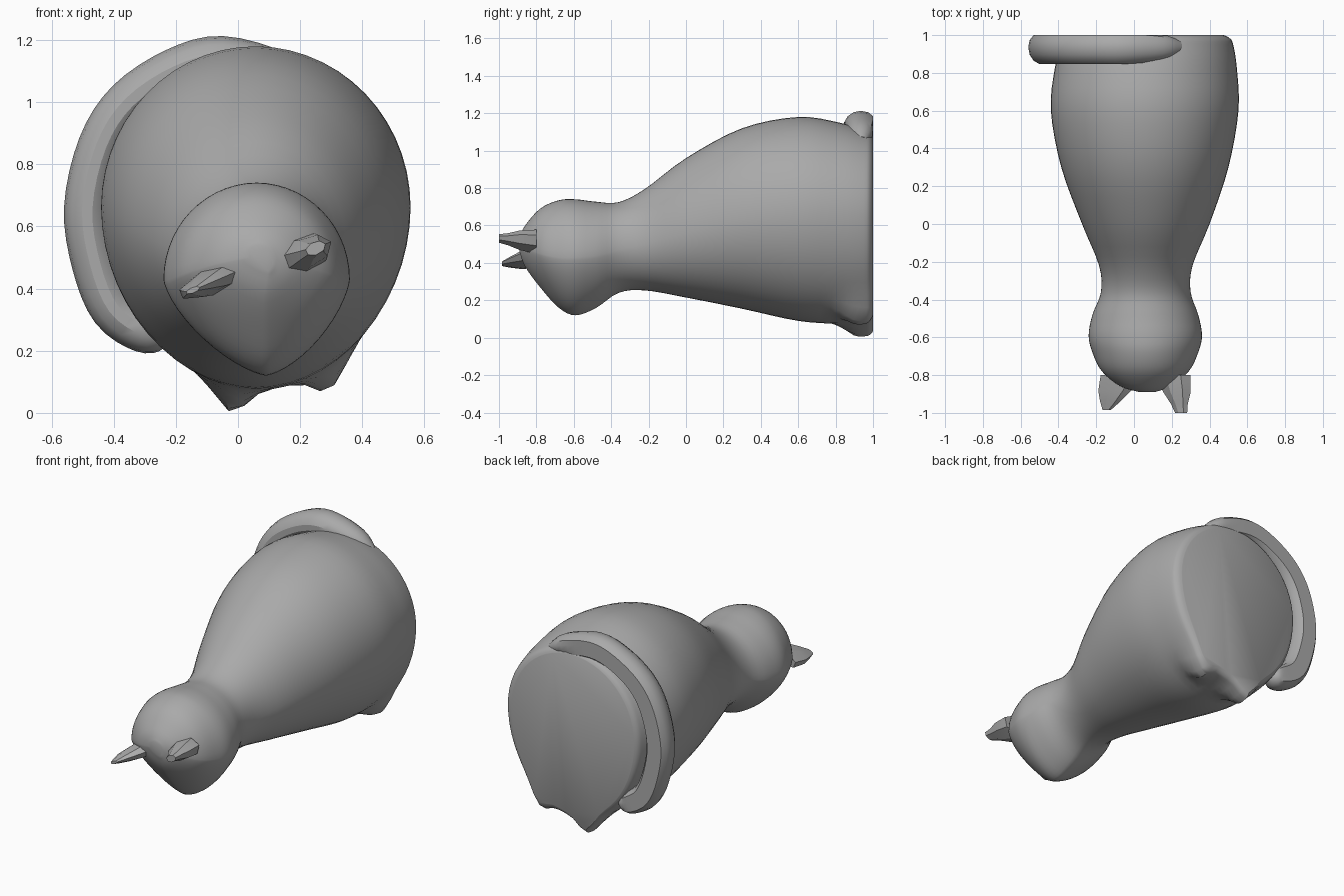
import bpy
import math
from mathutils import Vector

cube = bpy.data.objects.get("Cube")
if cube:
    bpy.data.objects.remove(cube, do_unlink=True)

stone = bpy.data.materials.new("grey stone")
stone.use_nodes = True
stone_colour = (0.4, 0.4, 0.4, 1)
stone.diffuse_color = stone_colour
stone.node_tree.nodes["Principled BSDF"].inputs["Base Color"].default_value = stone_colour


def catmull(rows, steps):
    """Smoothly resample rows of numbers."""
    result = []
    last = len(rows) - 1
    for i in range(last):
        quad = zip(rows[max(i - 1, 0)], rows[i], rows[i + 1], rows[min(i + 2, last)])
        quad = list(quad)
        for s in range(steps):
            t = s / steps
            result.append([b + t * ((c - a) + t * ((2 * a - 5 * b + 4 * c - d)
                           + t * (3 * (b - c) + d - a))) / 2 for a, b, c, d in quad])
    result.append(list(rows[-1]))
    return result


def loft(name, rings, angle):
    """Skin a list of closed rings and cap both ends."""
    sides = len(rings[0])
    verts = [point for ring in rings for point in ring]
    faces = [tuple(range(sides)), tuple(range(len(verts) - sides, len(verts)))]
    for r in range(len(rings) - 1):
        for i in range(sides):
            j = (i + 1) % sides
            low, high = r * sides, (r + 1) * sides
            faces.append((low + i, low + j, high + j, high + i))
    mesh = bpy.data.meshes.new(name)
    mesh.from_pydata(verts, [], faces)
    mesh.materials.append(stone)
    obj = bpy.data.objects.new(name, mesh)
    bpy.context.collection.objects.link(obj)
    bpy.ops.object.select_all(action='DESELECT')
    obj.select_set(True)
    bpy.context.view_layer.objects.active = obj
    # consistent outward normals
    bpy.ops.object.mode_set(mode='EDIT')
    bpy.ops.mesh.select_all(action='SELECT')
    bpy.ops.mesh.normals_make_consistent(inside=False)
    bpy.ops.object.mode_set(mode='OBJECT')
    bpy.ops.object.shade_smooth_by_angle(angle=math.radians(angle))
    return obj


def smoothstep(low, high, value):
    t = min(max((value - low) / (high - low), 0), 1)
    return t * t * (3 - 2 * t)


# Head and body: y, bottom, widest height, top, right side, left side
sections = [
    (-.89, .46, .5, .54, .03, .11),
    (-.86, .38, .48, .6, -.07, .19),
    (-.78, .27, .45, .69, -.17, .29),
    (-.68, .16, .43, .735, -.22, .34),
    (-.59, .12, .43, .74, -.24, .36),
    (-.48, .16, .44, .727, -.22, .34),
    (-.36, .24, .47, .725, -.175, .3),
    (-.22, .253, .5, .795, -.185, .31),
    (0, .215, .56, .96, -.275, .4),
    (.3, .155, .63, 1.12, -.385, .5),
    (.6, .09, .66, 1.18, -.44, .553),
    (.82, .075, .66, 1.15, -.42, .545),
    (.95, .08, .65, 1.11, -.385, .525),
    (.985, .09, .65, 1.095, -.37, .505),
    (1, .11, .65, 1.075, -.35, .475),
]


def body_ring(row, sides=56):
    y, bottom, middle, top, right, left = row
    centre, half = (left + right) / 2, (left - right) / 2
    chin = 1 - smoothstep(-.55, -.2, y)
    paw = smoothstep(.76, .93, y)
    power = 1.95 - .5 * chin
    ring = []
    for i in range(sides):
        a = math.tau * i / sides
        c, s = math.cos(a), math.sin(a)
        p = power if s < 0 else 2
        x = math.copysign(abs(c) ** (2 / p), c)
        z = math.copysign(abs(s) ** (2 / p), s)
        height = middle + z * (top - middle if s > 0 else middle - bottom)
        x = centre + half * x
        if s < 0:
            # chin leans to one side, paws push below the base
            x += .03 * chin * s * s
            for paw_x, depth in ((-.025, .09), (.3, .095)):
                height -= paw * depth * math.exp(-((x - paw_x) / .07) ** 2) * -s
        ring.append((x, min(y, 1), max(height, 0)))
    return ring


loft("body", [body_ring(row) for row in catmull(sections, 4)], 40)

# Tail curled around the rear: x, z, radius
tail_path = [
    (.24, 1.05, .03), (.14, 1.1, .06), (-.05, 1.138, .075), (-.2, 1.1, .075),
    (-.35, 1, .075), (-.44, .86, .075), (-.485, .66, .075), (-.46, .48, .075),
    (-.4, .335, .075), (-.3, .262, .07), (-.24, .25, .045), (-.215, .25, .01),
]
path = catmull(tail_path, 4)
tail_rings = []
for i, (x, z, radius) in enumerate(path):
    before, after = path[max(i - 1, 0)], path[min(i + 1, len(path) - 1)]
    along = Vector((after[0] - before[0], 0, after[1] - before[1])).normalized()
    across = Vector((-along.z, 0, along.x))
    ring = []
    for k in range(14):
        a = math.tau * k / 14
        point = Vector((x, .935, z)) + across * radius * math.cos(a)
        point.y = min(point.y + 1.2 * radius * math.sin(a), 1)
        ring.append(point)
    tail_rings.append(ring)
loft("tail", tail_rings, 30)


def ear(name, base, tip, wide, thick, blunt):
    """Flattened faceted cone leaning from base to tip."""
    base, tip, wide = Vector(base), Vector(tip), Vector(wide)
    thin = Vector((-wide.z, 0, wide.x)).normalized() * thick
    rings = []
    for t, size in ((0, 1), (.45, .8), (.75, .5), (1, blunt)):
        centre = base.lerp(tip, t)
        rings.append([centre + size * (wide * math.cos(math.tau * k / 7)
                      + thin * math.sin(math.tau * k / 7)) for k in range(7)])
    loft(name, rings, 20)


ear("right_ear", (-.07, -.8, .43), (-.145, -.985, .395), (.11, 0, .045), .045, .2)
ear("left_ear", (.21, -.8, .51), (.25, -1, .53), (.09, 0, .04), .06, .35)
